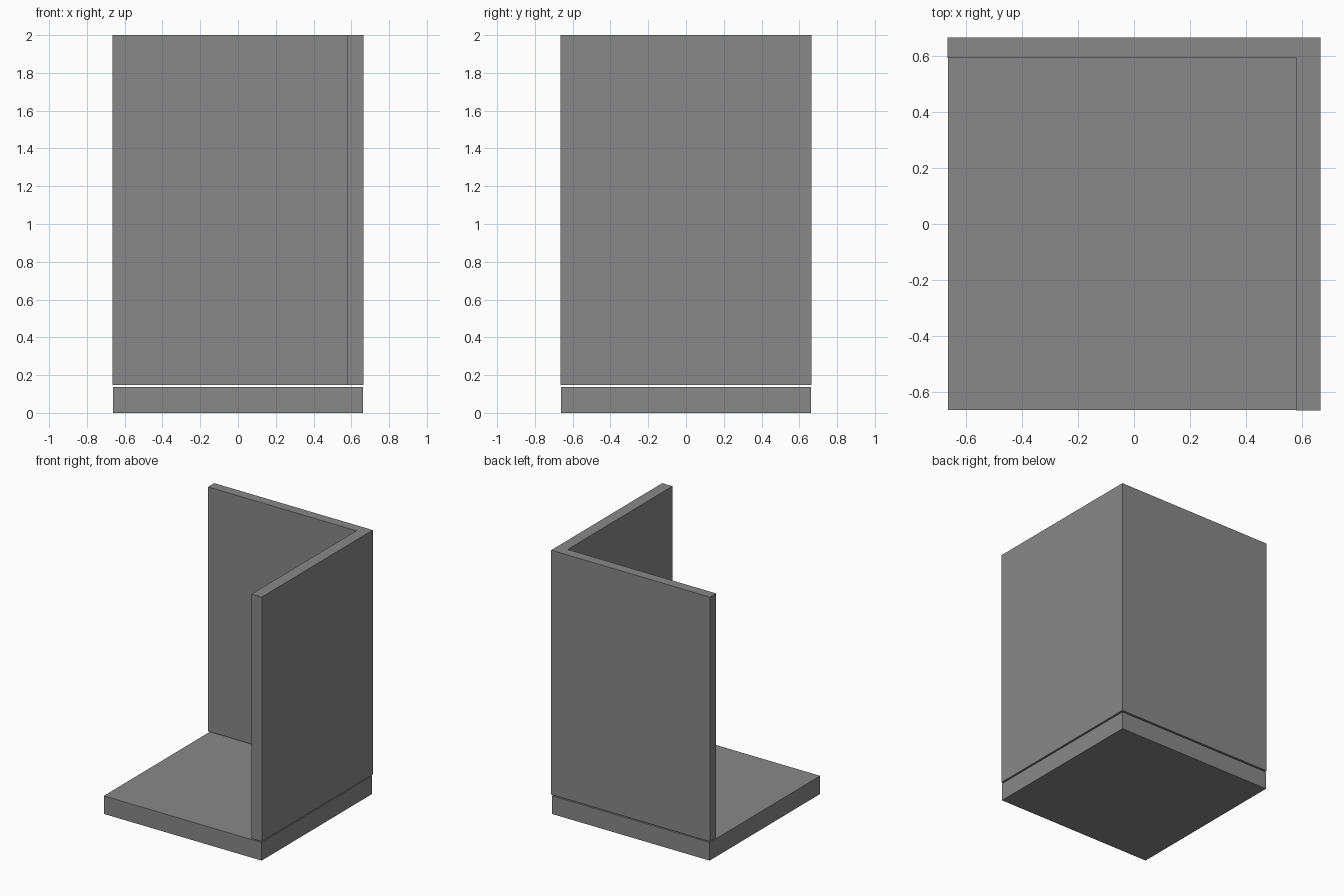
import bpy
import bmesh

cube = bpy.data.objects.get("Cube")
if cube:
    bpy.data.objects.remove(cube, do_unlink=True)

# Single flat grey for all parts
grey = bpy.data.materials.new("mid grey")
grey.use_nodes = True
colour = (0.25, 0.25, 0.25, 1)
grey.diffuse_color = colour
grey.node_tree.nodes["Principled BSDF"].inputs["Base Color"].default_value = colour


def extruded(name, outline, bottom, top):
    """Raise a flat outline into a solid between two heights."""
    bm = bmesh.new()
    face = bm.faces.new([bm.verts.new((x, y, bottom)) for x, y in outline])
    result = bmesh.ops.extrude_face_region(bm, geom=[face])
    raised = [v for v in result["geom"] if isinstance(v, bmesh.types.BMVert)]
    bmesh.ops.translate(bm, verts=raised, vec=(0, 0, top - bottom))
    bmesh.ops.recalc_face_normals(bm, faces=bm.faces)
    mesh = bpy.data.meshes.new(name)
    bm.to_mesh(mesh)
    bm.free()
    mesh.materials.append(grey)
    obj = bpy.data.objects.new(name, mesh)
    bpy.context.collection.objects.link(obj)
    return obj


# Square floor slab
f = 0.662
extruded("floor_slab", [(-f, -f), (f, -f), (f, f), (-f, f)], 0, 0.137)

# L-shaped wall along the back and left sides, just clear of the floor
w = 0.665
inner_x, inner_y = 0.579, 0.591
extruded("corner_wall", [(-w, w), (-w, inner_y), (inner_x, inner_y),
                         (inner_x, -w), (w, -w), (w, w)], 0.147, 2)
